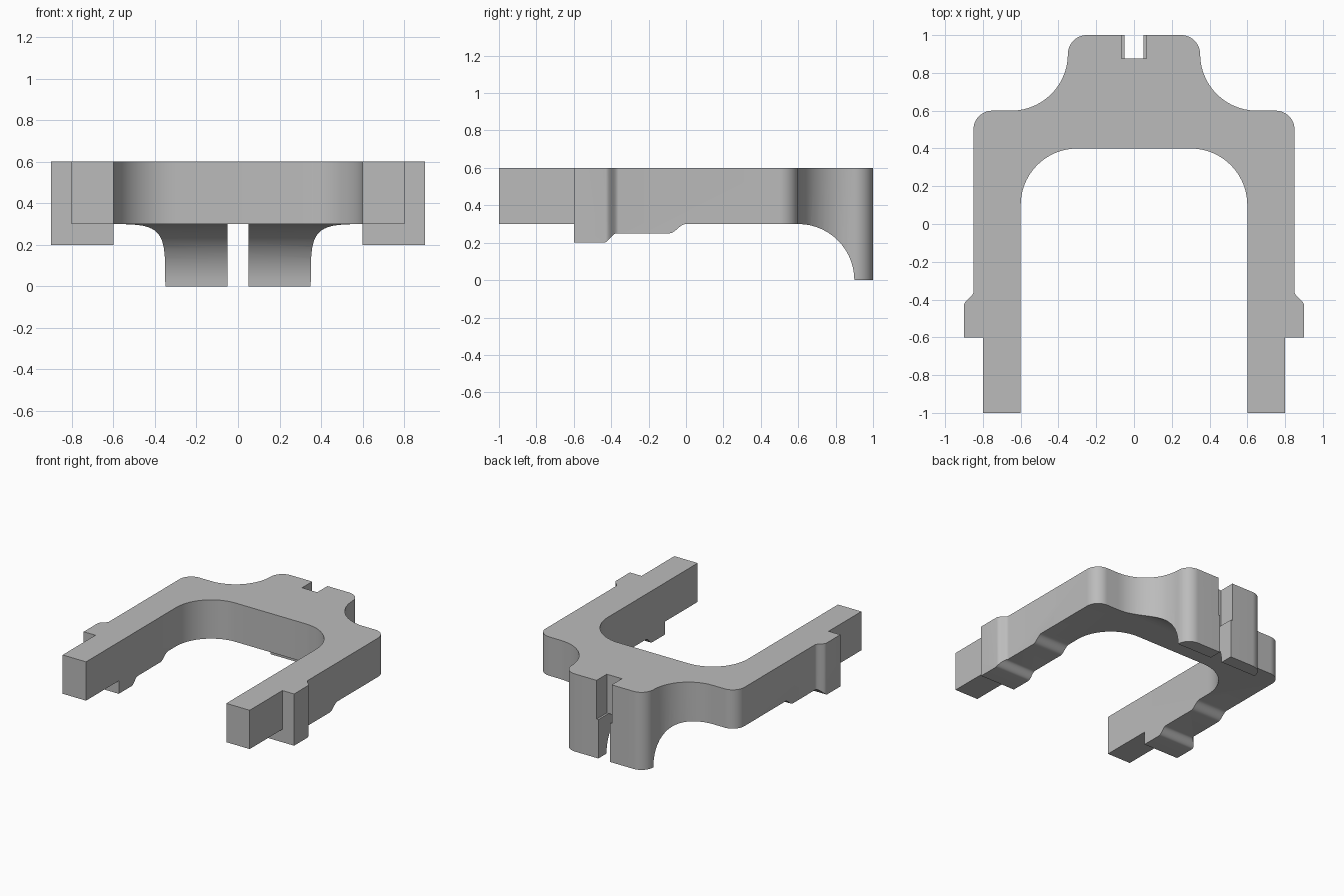
import bpy
import math
from mathutils import Vector

if "Cube" in bpy.data.objects:
    bpy.data.objects.remove(bpy.data.objects["Cube"], do_unlink=True)

grey = bpy.data.materials.new("plain grey")
grey.use_nodes = True
GREY = (0.5, 0.5, 0.5, 1)
grey.diffuse_color = GREY
grey.node_tree.nodes["Principled BSDF"].inputs["Base Color"].default_value = GREY


def arc(cx, cy, r, start, end, steps=14):
    """Points on a circular arc, angles in degrees."""
    angles = [math.radians(start + (end - start) * i / steps) for i in range(steps + 1)]
    return [(cx + r * math.cos(a), cy + r * math.sin(a)) for a in angles]


def ease(a0, a1, b0, b1, steps=10):
    """Soft step between two levels: a runs along the edge, b is the level."""
    return [(a0 + (a1 - a0) * t / steps,
             b0 + (b1 - b0) * (1 - math.cos(math.pi * t / steps)) / 2)
            for t in range(steps + 1)]


def prism(name, base, sweep):
    """Solid made by sweeping a closed loop of 3D points along a vector."""
    n = len(base)
    verts = [Vector(p) for p in base]
    verts += [v + Vector(sweep) for v in verts]
    faces = [list(range(n)), list(range(n, 2 * n))]
    faces += [(i, (i + 1) % n, (i + 1) % n + n, i + n) for i in range(n)]
    mesh = bpy.data.meshes.new(name)
    mesh.from_pydata(verts, [], faces)
    mesh.materials.append(grey)
    obj = bpy.data.objects.new(name, mesh)
    bpy.context.collection.objects.link(obj)
    # Consistent outward normals for the booleans
    bpy.context.view_layer.objects.active = obj
    bpy.ops.object.mode_set(mode='EDIT')
    bpy.ops.mesh.select_all(action='SELECT')
    bpy.ops.mesh.normals_make_consistent(inside=False)
    bpy.ops.object.mode_set(mode='OBJECT')
    return obj


def combine(target, cutter, operation):
    cutter.hide_render = True
    mod = target.modifiers.new("cut", 'BOOLEAN')
    mod.operation = operation
    mod.solver = 'EXACT'
    mod.object = cutter
    bpy.context.view_layer.objects.active = target
    bpy.ops.object.modifier_apply(modifier=mod.name)
    bpy.data.objects.remove(cutter, do_unlink=True)


# Plan outline of the left half, from the rear tab round to the inner bay
half = arc(0.25, 0.9, 0.1, 90, 0)
half += arc(0.65, 0.9, 0.3, 180, 270)[1:]
half += arc(0.75, 0.5, 0.1, 90, 0)
half += [(x, y) for y, x in ease(-0.36, -0.43, 0.85, 0.9)]
half += [(0.9, -0.6), (0.8, -0.6), (0.8, -1), (0.6, -1)]
half += arc(0.3, 0.1, 0.3, 0, 90)
outline = half + [(-x, y) for x, y in reversed(half)]
fork = prism("fork_bracket", [(x, y, -0.1) for x, y in outline], (0, 0, 0.7))

# Side profile: stepped underside of the arms and the curved rear legs
side = [(-1.1, 0.7), (-1.1, 0.3), (-0.6, 0.3), (-0.6, 0.2)]
side += ease(-0.44, -0.37, 0.2, 0.25)
side += ease(-0.09, 0, 0.25, 0.3)
side += arc(0.6, 0, 0.3, 90, 0)
side += [(1.1, 0), (1.1, 0.7)]
combine(fork, prism("side_profile", [(-1, y, z) for y, z in side], (2, 0, 0)), 'INTERSECT')


def slot(name, half_width, y0, z0, z1):
    loop = [(-half_width, z0), (half_width, z0), (half_width, z1), (-half_width, z1)]
    combine(fork, prism(name, [(x, y0, z) for x, z in loop], (0, 1.1 - y0, 0)), 'DIFFERENCE')


# Gap between the legs, and the wider notch in the rear edge above it
slot("leg_gap", 0.05, 0.5, -0.1, 0.3)
slot("rear_notch", 0.065, 0.875, 0.3, 0.7)

bpy.ops.object.select_all(action='DESELECT')
fork.select_set(True)
bpy.context.view_layer.objects.active = fork
bpy.ops.object.shade_smooth_by_angle(angle=math.radians(30))
